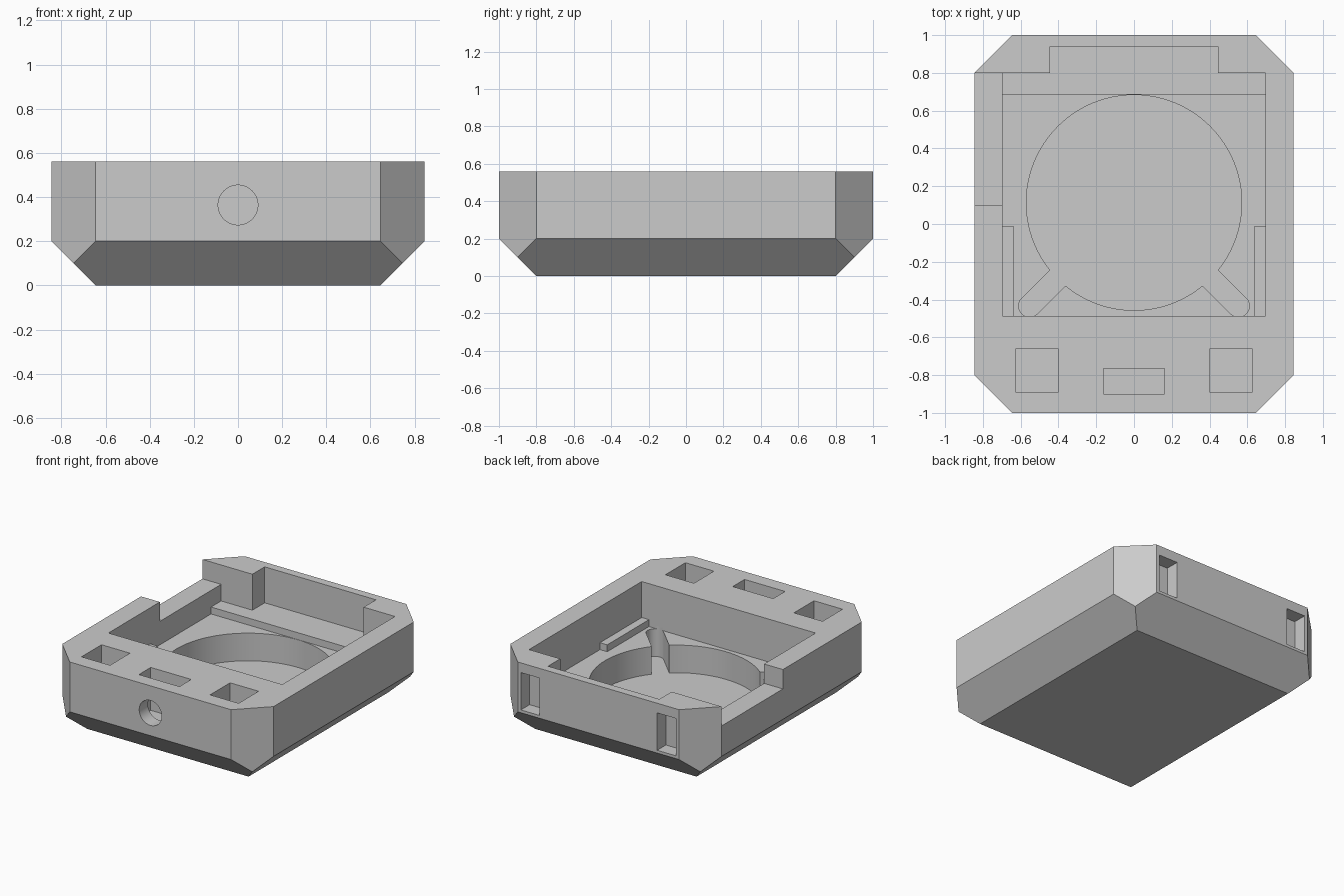
import bpy, bmesh
from math import sin, cos, pi, radians
from mathutils import Matrix

cube = bpy.data.objects.get("Cube")
if cube:
    bpy.data.objects.remove(cube)

W, D, H, C = 0.845, 1.0, 0.56, 0.2      # half width, half depth, height, chamfer
FLOOR, LEDGE, BOTTOM = 0.25, 0.30, 0.05  # pocket levels
ABOVE = H + 0.1

grey = bpy.data.materials.new("plain_grey")
grey.use_nodes = True
grey.diffuse_color = (0.6, 0.6, 0.6, 1)
grey.node_tree.nodes["Principled BSDF"].inputs["Base Color"].default_value = (0.6, 0.6, 0.6, 1)


def make(name, bm):
    bmesh.ops.recalc_face_normals(bm, faces=bm.faces)
    mesh = bpy.data.meshes.new(name)
    bm.to_mesh(mesh)
    bm.free()
    ob = bpy.data.objects.new(name, mesh)
    bpy.context.collection.objects.link(ob)
    mesh.materials.append(grey)
    return ob


def prism(name, outline, z0, z1, matrix=None):
    """Extrude an xy outline from z0 to z1."""
    bm = bmesh.new()
    face = bm.faces.new([bm.verts.new((x, y, z0)) for x, y in outline])
    top = bmesh.ops.extrude_face_region(bm, geom=[face])["geom"]
    bmesh.ops.translate(bm, vec=(0, 0, z1 - z0),
                        verts=[v for v in top if isinstance(v, bmesh.types.BMVert)])
    if matrix:
        bm.transform(matrix)
    return make(name, bm)


def rect(x0, x1, y0, y1):
    return [(x0, y0), (x1, y0), (x1, y1), (x0, y1)]


def arc(cx, cy, r, a0, a1, n):
    return [(cx + r * cos(a0 + (a1 - a0) * i / n), cy + r * sin(a0 + (a1 - a0) * i / n))
            for i in range(n)]


def mirrored(half):
    """Complete a right-hand outline with its mirror image."""
    return half + [(-x, y) for x, y in reversed(half)]


# Chamfered block as a convex hull
bm = bmesh.new()
for sx in (-1, 1):
    for sy in (-1, 1):
        bm.verts.new((sx * (W - C), sy * (D - C), 0))
        bm.verts.new((sx * (W - C / 2), sy * (D - C / 2), C / 2))
        for z in (C, H):
            bm.verts.new((sx * (W - C), sy * D, z))
            bm.verts.new((sx * W, sy * (D - C), z))
bmesh.ops.convex_hull(bm, input=bm.verts)
bmesh.ops.dissolve_limit(bm, angle_limit=radians(1), verts=bm.verts, edges=bm.edges)
body = make("case_body", bm)

cutters = []

# Main pocket with its rear extension, down to the ledges
cutters.append(prism("pocket_cutter", mirrored(
    [(0.695, -0.487), (0.695, 0.8), (0.445, 0.8), (0.445, 0.94)]), LEDGE, ABOVE))
# Lower floor, leaving the side bars and the rear step
cutters.append(prism("floor_cutter", mirrored(
    [(0.637, -0.487), (0.637, -0.01), (0.695, -0.01), (0.695, 0.685)]), FLOOR, LEDGE + 0.05))
# Round well
cutters.append(prism("well_cutter", arc(0, 0.113, 0.57, 0, 2 * pi, 96), BOTTOM, FLOOR + 0.03))
# Diagonal rounded channels and front top pockets, back slots
for s in (-1, 1):
    r, ex, ey = 0.058, 0.553, -0.434
    start = radians(-135)
    slot = arc(ex, ey, r, start, start + pi, 16) + [(ex + r * cos(pi / 4), ey + r * sin(pi / 4))]
    k = r * sin(pi / 4)
    slot += [(0.3 + k, ey + ex - 0.3 + k), (0.3 - k, ey + ex - 0.3 - k)]
    cutters.append(prism("channel_cutter", [(s * x, y) for x, y in slot],
                         BOTTOM, FLOOR + 0.02))
    cutters.append(prism("square_pocket_cutter",
                         rect(s * 0.4, s * 0.628, -0.89, -0.662), FLOOR, ABOVE))
    cutters.append(prism("back_slot_cutter", rect(s * 0.47, s * 0.62, 0.9, D + 0.1), 0.22, 0.49))
cutters.append(prism("centre_pocket_cutter", rect(-0.162, 0.162, -0.9, -0.765), FLOOR, ABOVE))
# Side wall notch
cutters.append(prism("notch_cutter", rect(-W - 0.1, -0.6, 0.1, 0.8), 0.42, ABOVE))
# Round front hole running into the centre pocket
cutters.append(prism("front_hole_cutter", arc(0, 0, 0.09, 0, 2 * pi, 48), -0.15, 0.15,
                     Matrix.Translation((0, -1, 0.364)) @ Matrix.Rotation(pi / 2, 4, "X")))

# Channels run outwards at an angle, so fix their direction before cutting
bpy.ops.object.select_all(action="DESELECT")
bpy.context.view_layer.objects.active = body
body.select_set(True)
for cutter in cutters:
    mod = body.modifiers.new("cut", "BOOLEAN")
    mod.operation = "DIFFERENCE"
    mod.solver = "EXACT"
    mod.object = cutter
    bpy.ops.object.modifier_apply(modifier=mod.name)
    bpy.data.objects.remove(cutter)

bpy.ops.object.shade_smooth_by_angle(angle=radians(25))
